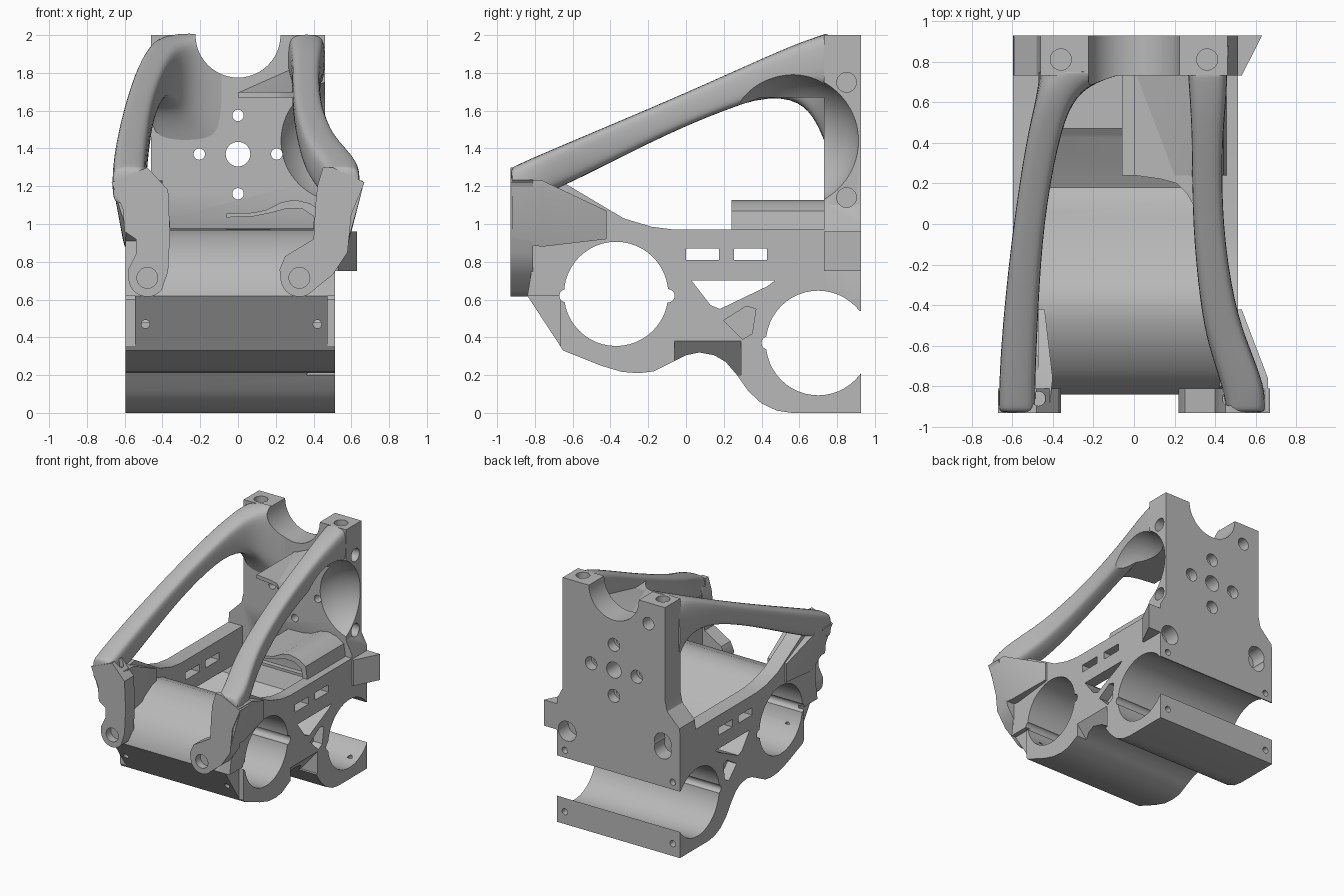
import bpy, bmesh, math
from mathutils import Vector

old = bpy.data.objects.get("Cube")
if old:
    bpy.data.objects.remove(old, do_unlink=True)

grey = bpy.data.materials.new("plain_grey")
grey.use_nodes = True
grey.diffuse_color = (.48, .48, .48, 1)
grey.node_tree.nodes["Principled BSDF"].inputs["Base Color"].default_value = grey.diffuse_color


def finish(name, bm):
    """Turn a bmesh into a named grey object."""
    bmesh.ops.recalc_face_normals(bm, faces=bm.faces)
    mesh = bpy.data.meshes.new(name)
    bm.to_mesh(mesh)
    bm.free()
    mesh.materials.append(grey)
    obj = bpy.data.objects.new(name, mesh)
    bpy.context.scene.collection.objects.link(obj)
    return obj


def place(axis, u, v, w):
    """Put profile point (u, v) at distance w along the axis."""
    return {"x": (w, u, v), "y": (u, w, v), "z": (u, v, w)}[axis]


def prism(name, points, axis, start, end):
    bm = bmesh.new()
    face = bm.faces.new([bm.verts.new(place(axis, u, v, start)) for u, v in points])
    grown = bmesh.ops.extrude_face_region(bm, geom=[face])["geom"]
    shift = Vector(place(axis, 0, 0, end - start))
    bmesh.ops.translate(bm, vec=shift, verts=[g for g in grown if isinstance(g, bmesh.types.BMVert)])
    return finish(name, bm)


def arc(u, v, radius, first=0, last=360, steps=48):
    span = math.radians(last - first)
    count = steps if last - first == 360 else steps + 1
    angles = [math.radians(first) + span * i / steps for i in range(count)]
    return [(u + radius * math.cos(a), v + radius * math.sin(a)) for a in angles]


def rod(axis, u, v, radius, start, end):
    return prism("cutter", arc(u, v, radius), axis, start, end)


def box(axis, u0, u1, v0, v1, start, end):
    return prism("cutter", [(u0, v0), (u1, v0), (u1, v1), (u0, v1)], axis, start, end)


def scoop():
    """Round clearance hollowed from the plate, shelf and arm on one side."""
    bm = bmesh.new()
    bmesh.ops.create_uvsphere(bm, u_segments=48, v_segments=32, radius=.365)
    bmesh.ops.translate(bm, vec=(.55, .56, 1.44), verts=bm.verts)
    return finish("cutter", bm)


def hull(name, sections):
    """Convex solid through rectangles given as (y, x0, x1, z0, z1)."""
    bm = bmesh.new()
    for y, x0, x1, z0, z1 in sections:
        for x in (x0, x1):
            for z in (z0, z1):
                bm.verts.new((x, y, z))
    bmesh.ops.convex_hull(bm, input=bm.verts)
    return finish(name, bm)


def carve(obj, cutters):
    """Cut the shapes out of the object and bake the result."""
    for cutter in cutters:
        cutter.hide_render = True
        mod = obj.modifiers.new("cut", "BOOLEAN")
        mod.operation, mod.solver, mod.object = "DIFFERENCE", "EXACT", cutter
    bpy.context.view_layer.update()
    graph = bpy.context.evaluated_depsgraph_get()
    mesh = bpy.data.meshes.new_from_object(obj.evaluated_get(graph))
    obj.modifiers.clear()
    obj.data = mesh
    for cutter in cutters:
        bpy.data.objects.remove(cutter, do_unlink=True)


def arm(name, stations, cutter):
    """Rounded beam lofted through sections (y, x0, x1, z0, z1), then trimmed."""
    bm = bmesh.new()
    rings = []
    corners = [(1, .7), (.7, 1), (-.7, 1), (-1, .7), (-1, -.7), (-.7, -1), (.7, -1), (1, -.7)]
    for y, x0, x1, z0, z1 in stations:
        cx, cz, hx, hz = (x0 + x1) / 2, (z0 + z1) / 2, (x1 - x0) / 2, (z1 - z0) / 2
        rings.append([bm.verts.new((cx + hx * a * 1.06, y, cz + hz * b * 1.06)) for a, b in corners])
    for r0, r1 in zip(rings, rings[1:]):
        for i in range(8):
            j = (i + 1) % 8
            bm.faces.new((r0[i], r0[j], r1[j], r1[i]))
    bm.faces.new(rings[0])
    bm.faces.new(rings[-1])
    obj = finish(name, bm)
    obj.modifiers.new("round", "SUBSURF").levels = 2
    carve(obj, [cutter])


# Lower body: side silhouette with two bores and an open trough between the walls
LEFT, RIGHT, BACK = -.595, .513, .927
outline = [(-.84, .62), (-.65, .33), (-.45, .25), (-.34, .217), (-.25, .21), (-.17, .22), (-.08, .265),
           (0, .305), (.07, .32), (.15, .305), (.21, .27), (.27, .2), (.33, .115), (.4, .05), (.48, .012),
           (.56, 0), (BACK, 0), (BACK, .37), (.74, .37), (.74, .97), (-.06, .97), (-.18, .985),
           (-.33, 1.03), (-.65, 1.22), (-.8, 1.2), (-.82, .74)]
body = prism("bored_body", outline, "x", LEFT, RIGHT)
trough = [(-.99, .62), (-.84, .62), (-.82, .72), (-.72, .84), (-.6, .92), (-.48, .965), (-.38, .975),
          (-.28, .94), (.03, .7), (.76, .7), (.76, 1.5), (-.99, 1.5)]
web = [(.03, .7), (.13, .57), (.18, .55), (.43, .67), (.47, .7)]


def bores():
    return [rod("x", .7, .37, .277, -1, 1), rod("x", -.37, .63, .276, -1, 1)]


cuts = bores() + [prism("cutter", trough, "x", -.47, .42), prism("cutter", web, "x", -1, 1)]
cuts += [rod("x", y, z, .035, -1, 1) for y, z in ((-.635, .62), (-.095, .62), (.435, .37))]
cuts += [box("x", y, y + .175, .81, .87, -1, 1) for y in (0, .255)]
# Blind side pockets, slanted relief under the waist and front corner steps
pocket = [(.2, .49), (.32, .565), (.37, .55), (.35, .42), (.3, .39)]
cuts.append(prism("cutter", pocket, "x", RIGHT - .08, 1))
cuts.append(prism("cutter", pocket, "x", -1, LEFT + .08))
cuts.append(prism("cutter", [(.53, .4), (.36, .2), (.53, .2)], "y", -.06, .29))
cuts += [box("x", -1, -.665, .3, .62, a, b) for a, b in ((-1, -.545), (.475, 1))]
cuts += [rod("y", x, .47, .022, -1, -.6) for x in (-.49, .42)]
cuts += [rod("y", x, .1, .025, .8, 1) for x in (-.53, .44)]
carve(body, cuts)

# Back plate with a half-round top notch, bolt pattern and side scoop
edge = [(LEFT, .54), (RIGHT, .54), (RIGHT, 1), (.46, 1.1), (.46, 2)]
edge += arc(0, 2, .225, 360, 180, 24)
edge += [(-.46, 2), (-.46, 1.25), (-.48, 1.16), (-.54, 1.1), (-.59, 1.05), (LEFT, 1)]
plate = prism("back_plate", edge, "y", .73, BACK)
holes = bores() + [scoop(), rod("y", 0, 1.37, .065, .6, 1)]
# Slanted undercut along the plate's foot
holes.append(prism("cutter", [(.7, 1.03), (.73, 1.03), (.77, .96), (.77, .72), (.7, .72)], "x", -.36, .4))
for x, z in ((.205, 1.37), (-.205, 1.37), (0, 1.575), (0, 1.16)):
    holes += [rod("y", x, z, .03, .6, 1), rod("y", x, z, .052, .85, 1)]
holes += [rod("z", x, .81, .052, 1.9, 2.1) for x in (-.36, .36)]
holes += [rod("x", .85, z, .052, .36, 1) for z in (1.75, 1.14)]
holes += [rod("y", x, z, r, .8, 1) for x, z, r in
          ((-.31, 1.83, .05), (-.44, .9, .075), (-.44, .84, .075), (.42, .76, .08),
           (-.53, .6, .025), (.44, .6, .025))]
carve(plate, holes)

# Slanted tab on the plate's side
prism("side_tab", [(.5, .73), (.53, .73), (.63, BACK), (.5, BACK)], "z", .75, .96)

# Arched lower shelf, flat upper shelf and its sloping gusset
arch = [(-.06, 1.035), (.08, 1.04), (.18, 1.06), (.26, 1.083), (.34, 1.08), (.4, 1.04), (.42, .94),
        (.46, .94), (.44, 1.07), (.38, 1.11), (.3, 1.128), (.23, 1.115), (.15, 1.075), (.08, 1.06), (-.06, 1.055)]
prism("lower_shelf", arch, "y", .24, .74)
shelf = [(0, .74), (0, .24), (.14, .22), (.21, .2), (.26, .15), (.3, .08), (.4, .12), (.42, .74)]
carve(prism("upper_shelf", shelf, "z", 1.67, 1.7), [scoop()])
gusset = [(.74, .01, .4, 1.68, 1.7), (.74, .28, .42, 1.68, 1.82), (.24, .2, .4, 1.67, 1.7)]
carve(hull("upper_gusset", gusset), [scoop()])

# Long curved arms from the plate down to the front posts
arm("right_arm", [(.757, -.46, -.03, 1.4, 1.995), (.745, -.46, -.05, 1.42, 1.995), (.725, -.46, -.11, 1.47, 1.99),
                  (.69, -.465, -.21, 1.55, 1.98), (.61, -.48, -.31, 1.66, 1.955), (.4, -.53, -.38, 1.69, 1.865),
                  (0, -.59, -.45, 1.53, 1.69), (-.4, -.635, -.475, 1.33, 1.52), (-.75, -.66, -.49, 1.16, 1.37),
                  (-.91, -.66, -.49, 1.11, 1.3), (-.93, -.66, -.49, 1.1, 1.29)],
    rod("y", 0, 2, .225, .5, 1))
arm("left_arm", [(.757, .27, .455, 1.74, 2), (.74, .27, .455, 1.74, 2), (.6, .28, .45, 1.72, 1.955),
                 (.4, .29, .43, 1.68, 1.87), (0, .29, .43, 1.53, 1.69), (-.4, .33, .49, 1.33, 1.52),
                 (-.6, .37, .56, 1.23, 1.435), (-.8, .44, .64, 1.14, 1.35), (-.91, .46, .64, 1.11, 1.3),
                 (-.93, .46, .64, 1.1, 1.29)],
    scoop())

# Front posts ending in round drilled feet
right_edge = [(-.67, 1.22), (-.61, 1.08), (-.6, .96), (-.54, .92), (-.54, .84), (-.58, .76)]
right_edge += arc(-.48, .715, .1, 180, 320, 16) + [(-.37, .75), (-.36, .95), (-.37, 1.18), (-.48, 1.3)]
left_edge = [(.67, 1.22), (.5, 1.3), (.45, 1.3), (.42, 1.2), (.41, 1.1), (.4, .92), (.25, .83), (.22, .76)]
left_edge += arc(.325, .715, .1, 180, 320, 16) + [(.5, .73), (.58, .85), (.6, 1.05)]
for side, profile, foot, top in (("right", right_edge, -.48, -.47), ("left", left_edge, .325, .47)):
    post = prism(side + "_post", profile, "y", -.93, -.81)
    carve(post, [rod("y", foot, .715, .055, -1, -.87), rod("z", top, -.86, .035, 1.1, 1.5)])

# Tapered braces joining the posts to the side walls
hull("right_brace", [(-.92, -.66, -.42, 1.19, 1.23), (-.92, -.59, -.42, .97, 1.08), (-.76, -.66, -.4, 1.19, 1.23),
                     (-.76, -.6, -.4, .88, 1.08), (-.42, -.61, -.44, .92, 1.07)])
hull("left_brace", [(-.92, .43, .66, 1.19, 1.23), (-.92, .43, .58, .9, 1.05), (-.76, .43, .66, 1.19, 1.23),
                    (-.76, .43, .58, .88, 1.05), (-.42, .42, .53, .92, 1.07)])

# Smooth the curved walls and keep creases crisp
bpy.ops.object.select_all(action="DESELECT")
for obj in bpy.context.scene.objects:
    if obj.type == "MESH":
        obj.select_set(True)
        bpy.context.view_layer.objects.active = obj
bpy.ops.object.shade_smooth_by_angle(angle=math.radians(32))
